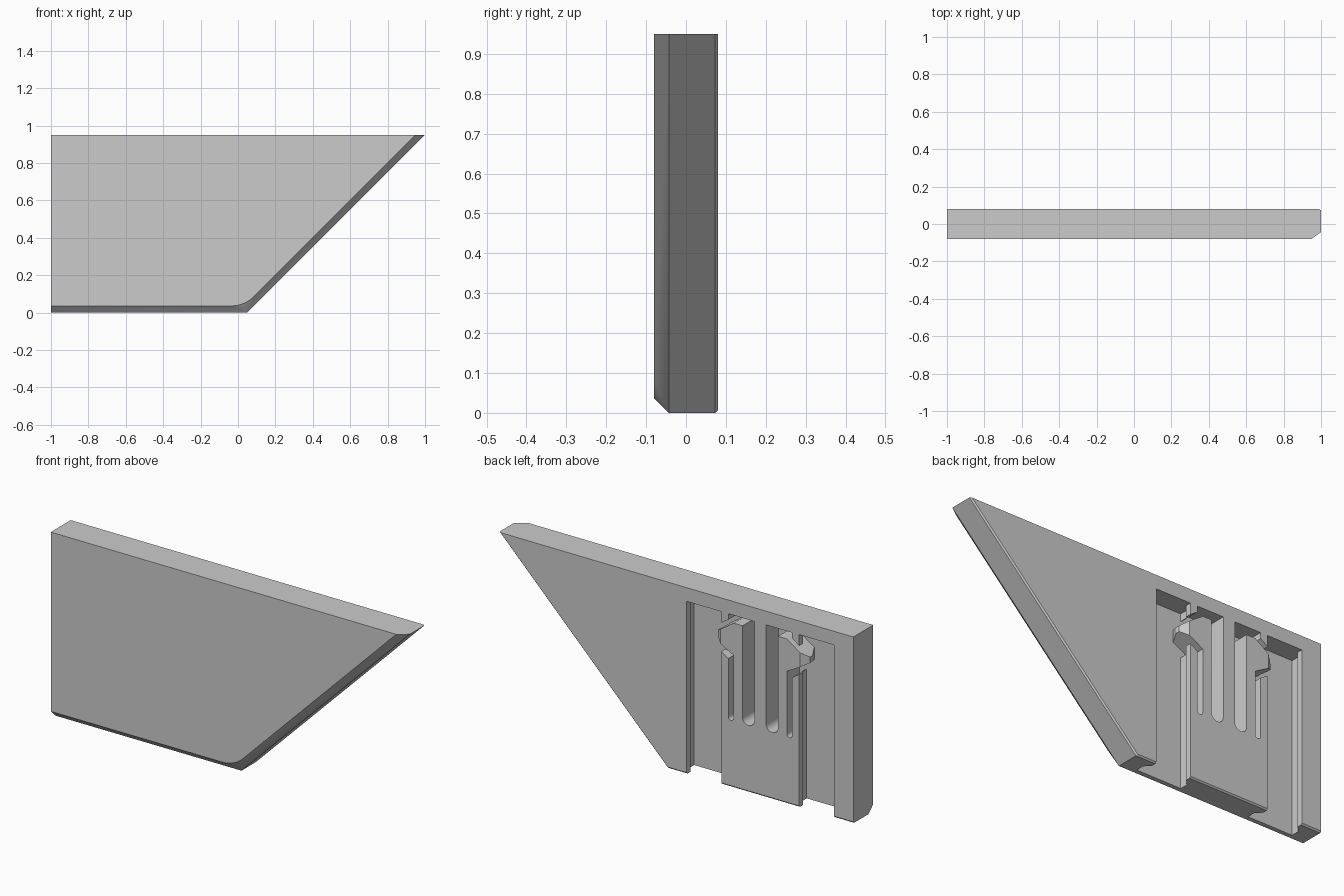
import bpy, bmesh
from math import radians, sin, cos, tan

if "Cube" in bpy.data.objects:
    bpy.data.objects.remove(bpy.data.objects["Cube"])

CX = -0.475          # centre line of the mounting slots
FLOOR = -0.02        # depth of slots
TOP = 0.88           # slot ceiling


def loft(name, loops):
    """Solid through a list of matching point loops, capped at both ends."""
    bm = bmesh.new()
    rings = [[bm.verts.new(p) for p in loop] for loop in loops]
    n = len(rings[0])
    for a, b in zip(rings, rings[1:]):
        for i in range(n):
            j = (i + 1) % n
            bm.faces.new((a[i], a[j], b[j], b[i]))
    bm.faces.new(rings[0])
    bm.faces.new(rings[-1])
    bmesh.ops.remove_doubles(bm, verts=bm.verts, dist=1e-5)
    bmesh.ops.recalc_face_normals(bm, faces=bm.faces)
    mesh = bpy.data.meshes.new(name)
    bm.to_mesh(mesh)
    bm.free()
    ob = bpy.data.objects.new(name, mesh)
    bpy.context.collection.objects.link(ob)
    return ob


def outline(y, inset, radius, steps=10):
    """Plate outline with inset bottom and slanted edges."""
    t = radius * tan(radians(22.5))
    cx, cz = 0.05 - 0.4142 * inset - t, inset + radius
    pts = [(-1, y, inset)]
    for k in range(steps + 1):
        a = radians(-90 + 45 * k / steps)
        pts.append((cx + radius * cos(a), y, cz + radius * sin(a)))
    return pts + [(1 - 1.4142 * inset, y, 0.95), (-1, y, 0.95)]


def slot_end(x0, x1, z, steps=10):
    """Half-round lower end of a slot."""
    r, c = abs(x1 - x0) / 2, (x0 + x1) / 2
    return [(c - r * cos(radians(180 * k / steps)),
             z + r - r * sin(radians(180 * k / steps))) for k in range(steps + 1)]


def hook_loop(side, y, tip):
    pts = [(.14, .84), (.15, .84), (tip, .84 - .68 * (tip - .15)),
           (tip, .675 + .55 * (tip - .15)), (.15, .675), (.14, .675)]
    return [(CX + side * o, y, z) for o, z in pts]


# Plate with front chamfer and fine back chamfer
plate = loft("plate", [outline(-.08, .036, .17), outline(-.043, 0, 0),
                       outline(.073, 0, 0), outline(.08, .007, 0)])

# Undercut channel section, offset from the centre line
channel = [(.22, .2), (.22, .05), (.192, .022), (.192, FLOOR),
           (.443, FLOOR), (.443, .022), (.415, .05), (.415, .2)]
# Pocket around each spring arm
pocket = ([(.033, TOP)] + slot_end(.033, .10, .34) + [(.10, .84), (.15, .84)]
          + slot_end(.15, .18, .34)
          + [(.18, .652), (.24, .69), (.24, .81), (.18, .85), (.18, TOP)])

cutters = []
for s in (1, -1):
    cutters.append(loft("channel_cutter", [[(CX + s * o, y, z) for o, y in channel]
                                           for z in (-.1, TOP)]))
    cutters.append(loft("pocket_cutter", [[(CX + s * o, y, z) for o, z in pocket]
                                          for y in (FLOOR, .2)]))

bpy.context.view_layer.objects.active = plate
plate.select_set(True)
for c in cutters:
    c.hide_render = True
    m = plate.modifiers.new("cut", 'BOOLEAN')
    m.operation, m.solver, m.object = 'DIFFERENCE', 'EXACT', c
    bpy.ops.object.modifier_apply(modifier=m.name)
for c in cutters:
    bpy.data.objects.remove(c)
bpy.ops.object.shade_smooth_by_angle(angle=radians(25))

# Snap hooks on the spring arms
for s, side_name in ((1, "right"), (-1, "left")):
    loft("snap_hook_" + side_name, [hook_loop(s, FLOOR, .235), hook_loop(s, .03, .26),
                                    hook_loop(s, .05, .26), hook_loop(s, .08, .225)])
